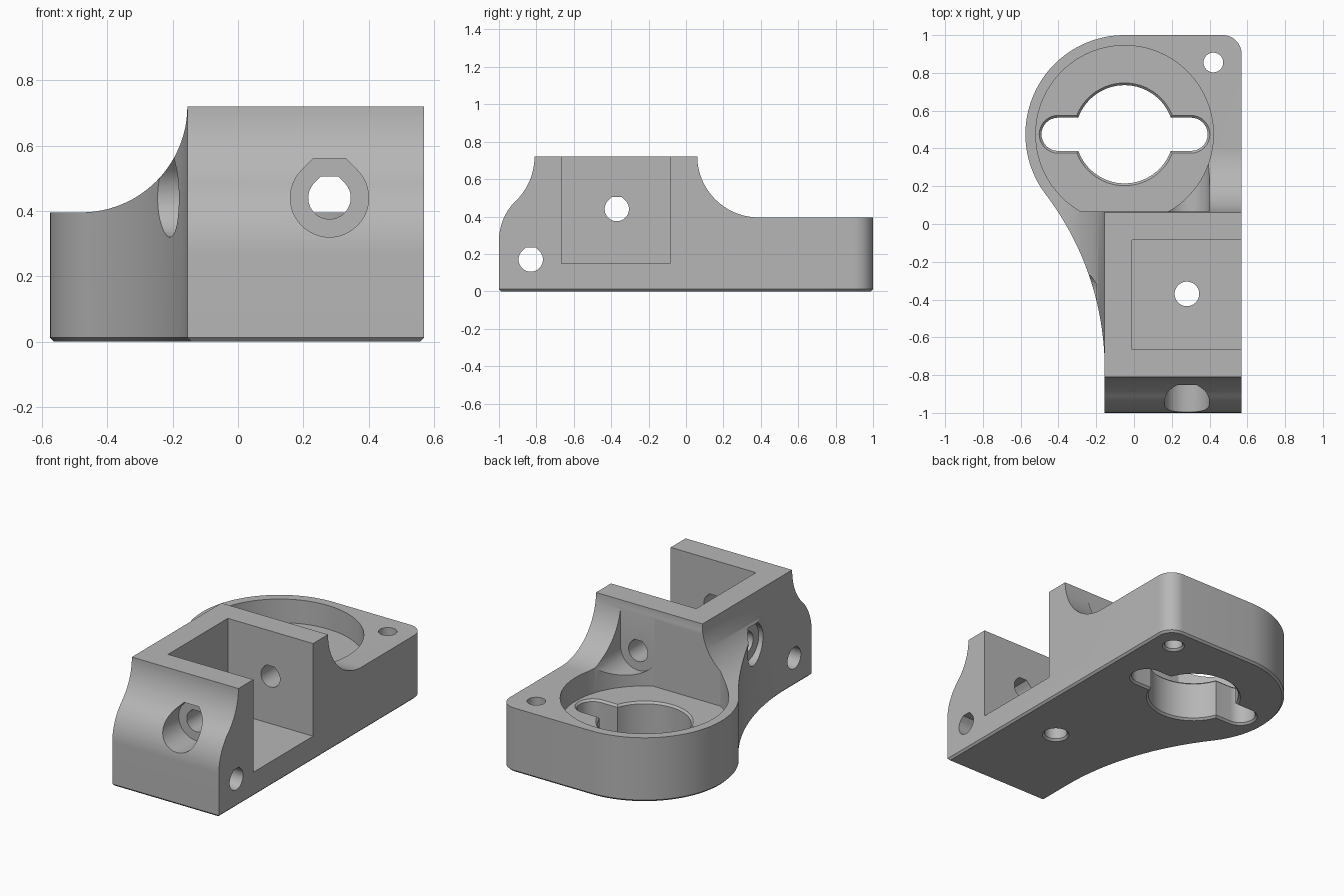
import bpy, bmesh
from math import sin, cos, asin, radians, degrees, atan2, hypot

if "Cube" in bpy.data.objects:
    bpy.data.objects.remove(bpy.data.objects["Cube"], do_unlink=True)

grey = bpy.data.materials.new("plain grey")
grey.use_nodes = True
colour = (0.47, 0.47, 0.47, 1)
grey.diffuse_color = colour
grey.node_tree.nodes["Principled BSDF"].inputs["Base Color"].default_value = colour

RING = (-0.05, 0.475)      # centre of the round end
RIGHT, WALL = 0.57, -0.155  # right face and left face of the block
TOP, LOW = 0.72, 0.395
BACK = 0.065               # rear wall of the block
FLOOR = 0.25               # floor of the round recess
BOLT_Z, BOLT_X, BOLT_Y = 0.44, 0.28, -0.37
CH = 0.012                 # small edge chamfer


def arc(cx, cy, r, a0, a1, n=24):
    angles = [radians(a0 + (a1 - a0) * i / n) for i in range(n + 1)]
    return [(cx + r * cos(a), cy + r * sin(a)) for a in angles]


def circle(cx, cy, r):
    return arc(cx, cy, r, 0, 352.5, 47)


def loft(name, axis, *sections):
    """Solid through (points, height) sections stacked along an axis."""
    place = {"X": lambda u, v, h: (h, u, v),
             "Y": lambda u, v, h: (u, h, v),
             "Z": lambda u, v, h: (u, v, h)}[axis]
    bm = bmesh.new()
    rings = [[bm.verts.new(place(u, v, h)) for u, v in pts] for pts, h in sections]
    for a, b in zip(rings, rings[1:]):
        for i in range(len(a)):
            bm.faces.new((a[i - 1], a[i], b[i], b[i - 1]))
    bm.faces.new(rings[0])
    bm.faces.new(rings[-1])
    bmesh.ops.recalc_face_normals(bm, faces=bm.faces)
    mesh = bpy.data.meshes.new(name)
    bm.to_mesh(mesh)
    bm.free()
    obj = bpy.data.objects.new(name, mesh)
    bpy.context.collection.objects.link(obj)
    mesh.materials.append(grey)
    return obj


def prism(name, axis, pts, lo, hi):
    return loft(name, axis, (pts, lo), (pts, hi))


def combine(target, tool, operation="DIFFERENCE"):
    mod = target.modifiers.new("cut", "BOOLEAN")
    mod.operation, mod.solver, mod.object = operation, "EXACT", tool
    graph = bpy.context.evaluated_depsgraph_get()
    mesh = bpy.data.meshes.new_from_object(target.evaluated_get(graph))
    target.modifiers.clear()
    target.data = mesh
    bpy.data.objects.remove(tool, do_unlink=True)


def outline(g=0.0):
    """Plan of the bracket, grown by g."""
    rx, ry = RING
    big, sweep_y = 0.525, -0.77
    k = ry - sweep_y
    d = rx - WALL
    R = (k * k + d * d - big * big) / (2 * (big - d))
    cx = WALL - R
    t = degrees(atan2(k, rx - cx))
    return ([(WALL - g, -1 - g), (RIGHT + g, -1 - g)]
            + arc(RIGHT - 0.1, 0.9, 0.1 + g, 0, 90, 12)
            + arc(rx, ry, big + g, 90, 180 + t, 48)
            + arc(cx, sweep_y, R - g, t, 0, 32))


def keyhole(g=0.0):
    """Round opening with a slot on each side."""
    x, y = RING
    r, w, reach = 0.26 + g, 0.088 + g, 0.352
    a = degrees(asin(w / r))
    return (arc(x + reach, y, w, -90, 90, 16) + arc(x, y, r, a, 180 - a, 32)
            + arc(x - reach, y, w, 90, 270, 16) + arc(x, y, r, 180 + a, 360 - a, 32))


def teardrop(cx, cz, r):
    """Round hole with a flat, printable top."""
    f = r * 0.414
    return arc(cx, cz, r, 135, 405, 36) + [(cx + f, cz + r), (cx - f, cz + r)]


# Body: plan, side profile and front profile intersected
body = loft("bracket_body", "Z", (outline(-CH), 0), (outline(), CH), (outline(), 0.8))

hx, hz, hr = -1.14, TOP, 0.33     # hollow on the front face
bx, bz, br = -0.70, 0.27, 0.30    # bulge below it
turn = degrees(atan2(bz - hz, bx - hx))
side = ([(-1.2, -0.1), (-1.2, bz)] + arc(bx, bz, br, 180, 180 + turn, 16)
        + arc(hx, hz, hr, turn, 0, 16) + [(-0.81, 0.9), (0.06, 0.9)]
        + arc(0.39, LOW + 0.33, 0.33, 180, 270) + [(1.2, LOW), (1.2, -0.1)])
combine(body, prism("side_profile", "X", side, -0.9, 0.9), "INTERSECT")

front = ([(-0.8, -0.1), (0.8, -0.1), (0.8, TOP), (WALL, TOP)]
         + arc(-0.48, TOP + 0.0005, 0.325, -0.2, -90) + [(-0.8, LOW + 0.0005)])
combine(body, prism("front_profile", "Y", front, -1.3, 1.3), "INTERSECT")

# Square pocket, open to the top and right
pocket = [(-0.01, -0.665), (0.8, -0.665), (0.8, -0.085), (-0.01, -0.085)]
combine(body, prism("square_pocket", "Z", pocket, 0.15, 1))

# Round recess, stopped by the rear wall of the block
rr = 0.47
a = degrees(asin((RING[1] - BACK) / rr))
combine(body, prism("round_recess", "Z", arc(*RING, rr, -a, 180 + a, 72), FLOOR, 1))

# Keyhole opening with chamfered rims
e = 0.01
combine(body, loft("keyhole_opening", "Z", (keyhole(CH + e), -e), (keyhole(), CH),
                   (keyhole(), FLOOR - CH), (keyhole(CH + e), FLOOR + e)))

# Upright screw holes
for x, y, r, top in ((0.42, 0.855, 0.052, 0.6), (BOLT_X, BOLT_Y, 0.065, 0.3)):
    combine(body, loft("screw_hole", "Z", (circle(x, y, r + CH + e), -e),
                       (circle(x, y, r), CH), (circle(x, y, r), top)))

# Clamp bolt holes and the cross hole
small, head = 0.065, 0.12
combine(body, prism("front_bolt", "Y", teardrop(BOLT_X, BOLT_Z, small), -1.2, 0.3))
combine(body, prism("left_bolt", "X", teardrop(BOLT_Y, BOLT_Z, small), -0.8, 0.2))
combine(body, prism("cross_hole", "X", teardrop(-0.83, 0.17, small), -0.8, 0.8))

# Bolt head recesses on the front, left and rear
combine(body, prism("front_head", "Y", teardrop(BOLT_X, BOLT_Z, head), -1.2, -0.805))
combine(body, prism("left_head", "X", teardrop(BOLT_Y, BOLT_Z, head), -0.8, WALL + 0.003))
channel = arc(BOLT_X, BOLT_Z, head, 180, 360) + [(BOLT_X + head, 1), (BOLT_X - head, 1)]
combine(body, prism("rear_head", "Y", channel, BACK, 0.45))

bpy.ops.object.select_all(action="DESELECT")
body.select_set(True)
bpy.context.view_layer.objects.active = body
bpy.ops.object.shade_smooth_by_angle(angle=radians(30))
